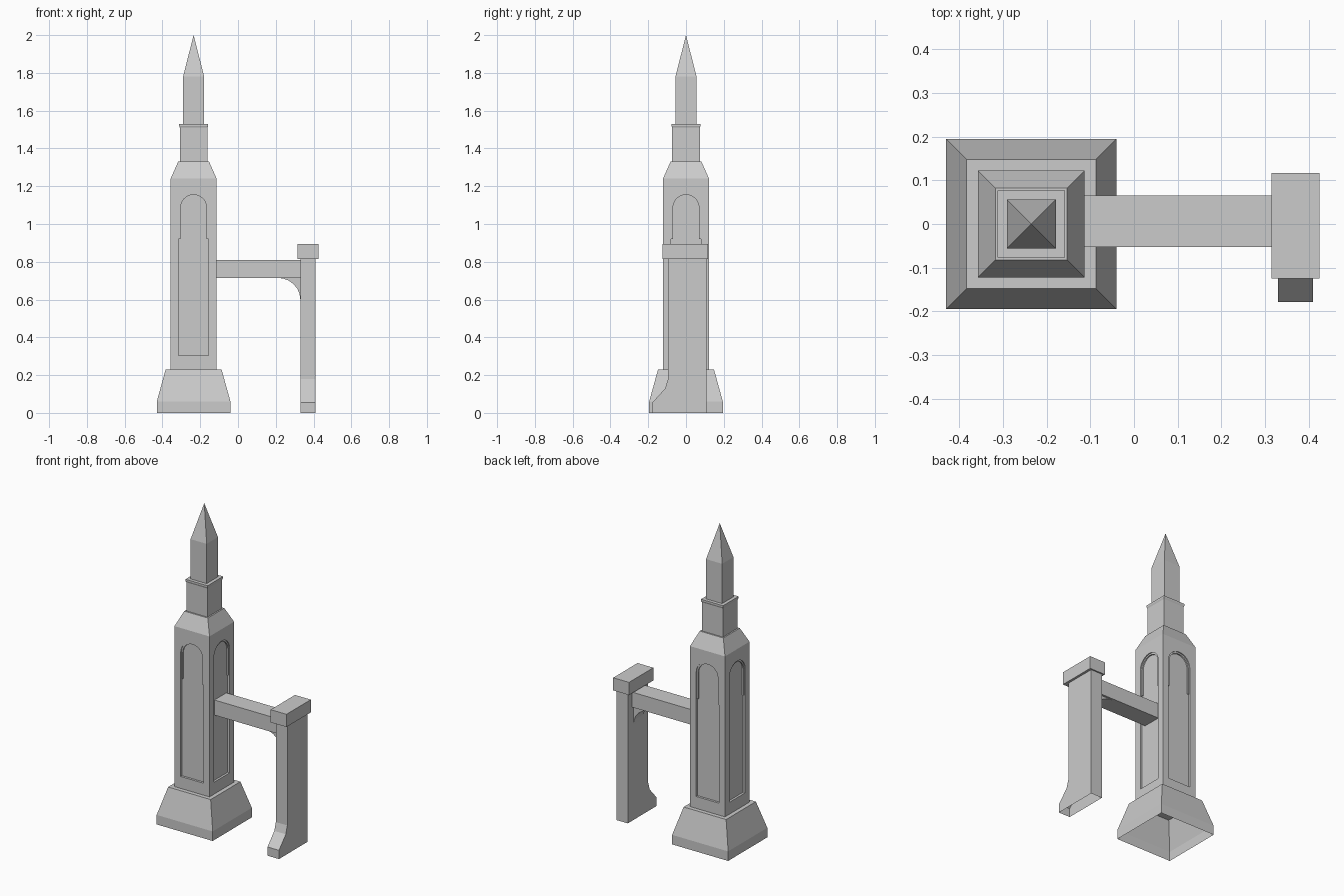
import bpy, bmesh, math
from mathutils import Matrix

cube = bpy.data.objects.get("Cube")
if cube:
    bpy.data.objects.remove(cube, do_unlink=True)

stone = bpy.data.materials.new("grey stone")
stone.use_nodes = True
stone.diffuse_color = (0.6, 0.6, 0.6, 1)
stone.node_tree.nodes["Principled BSDF"].inputs["Base Color"].default_value = (0.6, 0.6, 0.6, 1)

CX = -0.235      # tower axis
BODY = 0.122     # half width of the tower body


def finish(name, bm):
    bmesh.ops.recalc_face_normals(bm, faces=bm.faces)
    mesh = bpy.data.meshes.new(name)
    bm.to_mesh(mesh)
    bm.free()
    mesh.materials.append(stone)
    obj = bpy.data.objects.new(name, mesh)
    bpy.context.collection.objects.link(obj)
    return obj


def square_stack(name, levels, open_bottom=False):
    """Square tower section from (half width, height) levels."""
    bm = bmesh.new()
    rings = [[bm.verts.new((CX + sx * h, sy * h, z))
              for sx, sy in ((-1, -1), (1, -1), (1, 1), (-1, 1))] for h, z in levels]
    for low, high in zip(rings, rings[1:]):
        for i in range(4):
            j = (i + 1) % 4
            bm.faces.new((low[i], low[j], high[j], high[i]))
    bm.faces.new(rings[-1])
    if not open_bottom:
        bm.faces.new(rings[0][::-1])
    bmesh.ops.remove_doubles(bm, verts=bm.verts, dist=0.0005)
    return finish(name, bm)


def prism(name, points, axis, start, end, open_bottom=False, turn=None):
    """Extrude a (side, height) profile along x or y."""
    bm = bmesh.new()
    place = (lambda p, d: (d, p[0], p[1])) if axis == "x" else (lambda p, d: (p[0], d, p[1]))
    face = bm.faces.new([bm.verts.new(place(p, start)) for p in points])
    ext = bmesh.ops.extrude_face_region(bm, geom=[face], use_keep_orig=True)
    moved = [v for v in ext["geom"] if isinstance(v, bmesh.types.BMVert)]
    step = end - start
    bmesh.ops.translate(bm, verts=moved, vec=(step, 0, 0) if axis == "x" else (0, step, 0))
    if open_bottom:
        ground = [f for f in bm.faces if all(v.co.z < 0.001 for v in f.verts)]
        bmesh.ops.delete(bm, geom=ground, context="FACES_ONLY")
    if turn is not None:
        bm.transform(Matrix.Translation((CX, 0, 0)) @ Matrix.Rotation(turn, 4, "Z"))
    return finish(name, bm)


def box(name, x0, x1, y0, y1, z0, z1):
    return prism(name, [(y0, z0), (y1, z0), (y1, z1), (y0, z1)], "x", x0, x1)


def arch(half, spring, steps=12):
    """Round arch points from the right springing to the left."""
    return [(half * math.cos(math.pi * i / steps), spring + half * math.sin(math.pi * i / steps))
            for i in range(steps + 1)]


# Tower, bottom to top
square_stack("tower_base", [(0.195, 0), (0.195, 0.06), (0.148, 0.23)], open_bottom=True)
body = square_stack("tower_body", [(BODY, 0.23), (BODY, 1.24), (0.082, 1.33)])
square_stack("belfry_shaft", [(0.073, 1.33), (0.073, 1.51), (0.077, 1.52), (0.077, 1.53)])
square_stack("spire", [(0.056, 1.53), (0.056, 1.78), (0, 2.0)])

# Arched panels sunk into the four body faces, with a trim round each arch
PANEL, SPRING, DEPTH = 0.079, 1.086, 0.014
for i, side in enumerate(("front", "left", "back", "right")):
    turn = i * math.pi / 2
    outline = [(-PANEL, 0.305), (PANEL, 0.305)] + arch(PANEL, SPRING)
    cutter = prism(side + "_panel_cutter", outline, "y", -BODY - 0.05, -BODY + DEPTH, turn=turn)
    cutter.hide_render = True
    cut = body.modifiers.new(side + "_panel", "BOOLEAN")
    cut.operation = "DIFFERENCE"
    cut.solver = "EXACT"
    cut.object = cutter
    bpy.context.view_layer.objects.active = body
    bpy.ops.object.modifier_apply(modifier=cut.name)
    bpy.data.objects.remove(cutter, do_unlink=True)

    inner = PANEL - 0.01
    band = ([(PANEL, 0.92)] + arch(PANEL, SPRING) + [(-PANEL, 0.92), (-inner, 0.92)]
            + arch(inner, SPRING)[::-1] + [(inner, 0.92)])
    prism(side + "_arch_trim", band, "y", -BODY + 0.006, -BODY + DEPTH, turn=turn)

# Buttress pier with its splayed foot, cap, beam and curved bracket
prism("buttress_pier", [(0.108, 0), (0.108, 0.82), (-0.095, 0.82), (-0.095, 0.18),
                        (-0.11, 0.13), (-0.178, 0.055), (-0.178, 0)],
      "x", 0.33, 0.41, open_bottom=True)
box("pier_cap", 0.315, 0.425, -0.125, 0.117, 0.815, 0.895)
box("connecting_beam", CX + BODY - 0.02, 0.331, -0.053, 0.065, 0.715, 0.81)
curve = [(0.21 + 0.12 * math.sin(a), 0.6 + 0.115 * math.cos(a))
         for a in (math.pi / 2 * k / 6 for k in range(7))]
prism("beam_bracket", curve + [(0.33, 0.716)], "y", -0.04, 0.052)
